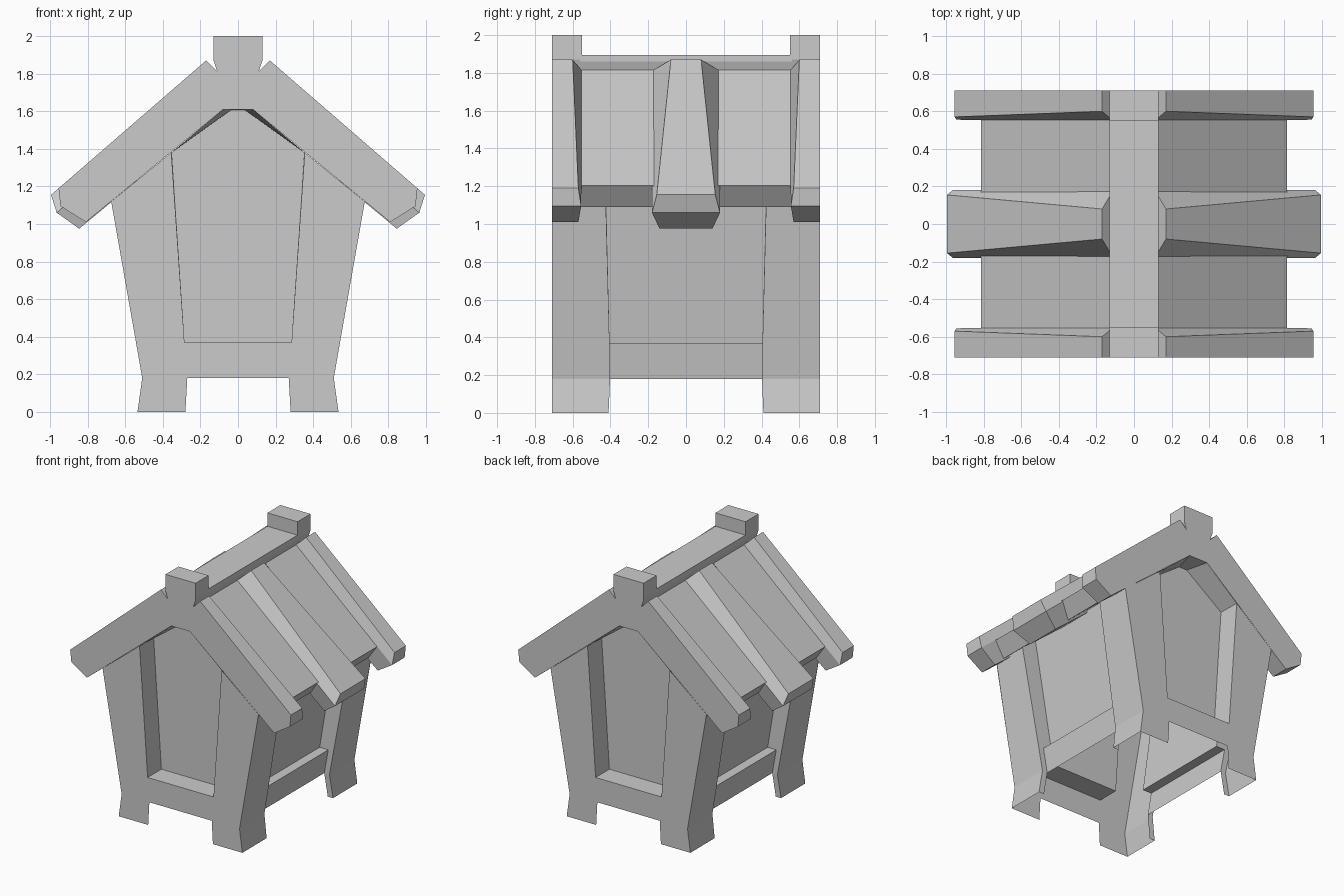
import bpy, bmesh

if "Cube" in bpy.data.objects:
    bpy.data.objects.remove(bpy.data.objects["Cube"])

SIGNS = (1, -1)
QUADRANTS = [(sx, sy) for sx in SIGNS for sy in SIGNS]
Y = 0.71


def finish(name, bm):
    bmesh.ops.remove_doubles(bm, verts=bm.verts[:], dist=0.0005)
    bmesh.ops.recalc_face_normals(bm, faces=bm.faces[:])
    me = bpy.data.meshes.new(name)
    bm.to_mesh(me)
    bm.free()
    ob = bpy.data.objects.new(name, me)
    bpy.context.collection.objects.link(ob)
    return ob


def sheets(name, faces, copies=QUADRANTS):
    """Thin faces, given once and mirrored by each (sx, sy) pair."""
    bm = bmesh.new()
    for sx, sy in copies:
        for f in faces:
            bm.faces.new([bm.verts.new((sx * x, sy * y, z)) for x, y, z in f])
    return finish(name, bm)


def prism(name, profile, y0, y1, closed=True):
    """x-z profile extruded along y; open profiles leave the hidden side out."""
    bm = bmesh.new()
    a = [bm.verts.new((x, y0, z)) for x, z in profile]
    b = [bm.verts.new((x, y1, z)) for x, z in profile]
    n = len(profile)
    if closed:
        bm.faces.new(a)
        bm.faces.new(b[::-1])
    for i in range(n - 1):
        bm.faces.new((a[i], b[i], b[i + 1], a[i + 1]))
    return finish(name, bm)


def mirrored(half):
    return half + [(-x, z) for x, z in reversed(half)]


# Gable walls: rail, legs and posts around the window recess
gable = [
    [(0, .18), (.27, .18), (.285, .37), (0, .37)],
    [(.28, 0), (.535, 0), (.51, .18), (.27, .18)],
    [(.27, .18), (.51, .18), (.543, .37), (.285, .37)],
    [(.285, .37), (.543, .37), (.675, 1.12), (.355, 1.38)],
]
faces = [[(x, Y, z) for x, z in f] for f in gable]
outer = [(0, .37), (.285, .37), (.355, 1.38), (.08, 1.61), (0, 1.61)]
inner = [(0, .37), (.285, .37), (.352, 1.38), (.035, 1.608), (0, 1.608)]
D = 0.54
for i in range(4):
    (ax, az), (bx, bz) = outer[i], outer[i + 1]
    (cx, cz), (dx, dz) = inner[i], inner[i + 1]
    faces.append([(ax, Y, az), (bx, Y, bz), (dx, D, dz), (cx, D, cz)])
faces.append([(x, D, z) for x, z in inner])
sheets("gable_walls", faces)

# Side walls: legs and posts, with the rail set back and the panel set deeper
r, d = 0.045, 0.12
edge = [(.535, .41, 0), (.51, .402, .18), (.543, .405, .37), (.675, .425, 1.14)]
faces = []
for (x0, y0, z0), (x1, y1, z1) in zip(edge, edge[1:]):
    faces.append([(x0, y0, z0), (x0, Y, z0), (x1, Y, z1), (x1, y1, z1)])
    w = d if z0 > .3 else r
    top = z1 + .095 if z1 > 1 else z1
    faces.append([(x0, y0, z0), (x1, y1, z1), (x1 - w, y1, top), (x0 - w, y0, z0)])
faces += [
    [(.51 - r, 0, .18), (.51 - r, .402, .18), (.543 - r, .405, .37), (.543 - r, 0, .37)],
    [(.543 - r, 0, .37), (.543 - r, .405, .37), (.543 - d, .405, .37), (.543 - d, 0, .37)],
    [(.543 - d, 0, .37), (.543 - d, .405, .37), (.675 - d, .425, 1.235), (.675 - d, 0, 1.235)],
]
sheets("side_walls", faces)

# Roof slabs: top, eave edge and the overhanging underside
for s in SIGNS:
    prism("roof_slab", [(s * x, z) for x, z in
          [(.10, 1.827), (.815, 1.204), (.73, 1.09), (.555, 1.24)]], -.58, .58, closed=False)


# Rafters: sections run top, middle, bottom at the ridge and at the eave
def rafter(name, tip, ridge_y, tip_y, t, copies, gable_end):
    ridge = [(.17, 1.87), (.11, 1.81), (.08, 1.61)]
    a = [(x, y, z) for (x, z), y in zip(ridge, ridge_y)]
    c = [(x, y, z) for (x, z), y in zip(tip, tip_y)]
    b = [tuple(p + t * (q - p) for p, q in zip(u, v)) for u, v in zip(a, c)]
    far = Y if gable_end else 0

    def flat(p):
        return (p[0], far, p[2])
    fs = [[a[0], c[0], c[1], a[1]], [b[1], c[1], c[2], b[2]]]
    for p, q in ((a[0], c[0]), (b[2], c[2]), (c[0], c[1]), (c[1], c[2]), (a[0], a[1])):
        fs.append([p, q, flat(q), flat(p)])
    if gable_end:
        fs.append([flat(p) for p in a + c[::-1]])
    sheets(name, fs, copies)


for q in QUADRANTS:
    rafter("gable_rafter", [(.955, 1.19), (.945, 1.095), (.81, 1.01)],
           (.60, .55, .56), (.57, .555, .57), .77, [q], True)
for s in SIGNS:
    rafter("middle_rafter", [(.995, 1.155), (.965, 1.06), (.845, .975)],
           (.08, .18, .14), (.155, .18, .14), .6, [(s, 1), (s, -1)], False)

# Ridge beam and the raised block at each end
prism("ridge_beam", mirrored([(.11, 1.80), (.13, 1.86), (.13, 1.895)]), -.56, .56, closed=False)
for s in SIGNS:
    prism("ridge_end", mirrored([(.08, 1.61), (.11, 1.81), (.13, 1.87), (.13, 2.0)]), s * .55, s * Y)
